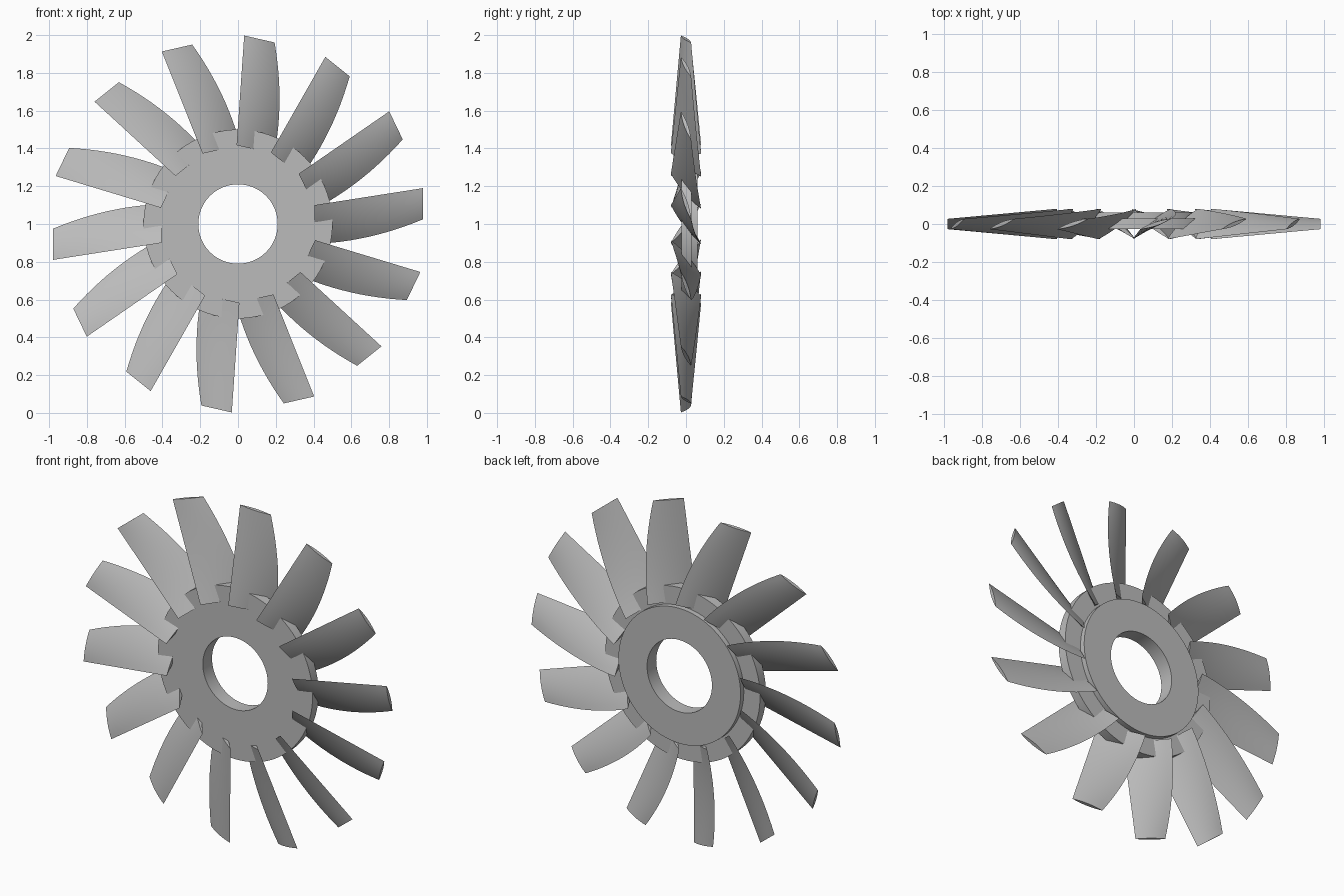
import bpy
import bmesh
from math import cos, sin, pi, radians, hypot

if "Cube" in bpy.data.objects:
    bpy.data.objects.remove(bpy.data.objects["Cube"], do_unlink=True)

BLADES = 14
CENTRE = (0, 0, 1)

# Single grey metal
metal = bpy.data.materials.new("grey_metal")
metal.use_nodes = True
grey = (0.5, 0.5, 0.5, 1)
metal.diffuse_color = grey
metal.node_tree.nodes["Principled BSDF"].inputs["Base Color"].default_value = grey


def finish_mesh(bm, name):
    bmesh.ops.recalc_face_normals(bm, faces=bm.faces[:])
    mesh = bpy.data.meshes.new(name)
    bm.to_mesh(mesh)
    bm.free()
    mesh.materials.append(metal)
    mesh.shade_smooth()
    mesh.set_sharp_from_angle(angle=radians(30))
    return mesh


def place(mesh, name, angle=0):
    obj = bpy.data.objects.new(name, mesh)
    obj.location = CENTRE
    obj.rotation_euler = (0, -angle, 0)
    bpy.context.collection.objects.link(obj)


def bridge_rings(bm, a, b):
    n = len(a)
    for i in range(n):
        j = (i + 1) % n
        bm.faces.new((a[i], a[j], b[j], b[i]))


def hub_mesh(segments=96):
    # Stepped ring section (radius, depth) turned around the axle
    section = [(0.21, -0.025), (0.5, -0.025), (0.5, 0.03),
               (0.395, 0.03), (0.395, 0.06), (0.21, 0.06)]
    bm = bmesh.new()
    rings = []
    for s in range(segments):
        a = 2 * pi * s / segments
        rings.append([bm.verts.new((r * cos(a), y, r * sin(a))) for r, y in section])
    for s in range(segments):
        bridge_rings(bm, rings[s], rings[(s + 1) % segments])
    return finish_mesh(bm, "hub")


def lerp(a, b, t):
    return a + (b - a) * t


def blade_mesh(spans=12, chord_steps=8):
    # Twisted, swept blade with a thin lens section, lying along +x
    bm = bmesh.new()
    rings = []
    for k in range(spans + 1):
        t = k / spans
        radius = lerp(0.405, 0.98, t)
        depth = lerp(0.08, 0.027, t)
        front = lerp(0.1, 0.19, t)
        back = lerp(-0.105, 0.025, t) - 0.11 * t * (1 - t)
        half = lerp(0.013, 0.01, t)
        dv, dy = back - front, 2 * depth
        length = hypot(dv, dy)
        ring = []
        for i in range(2 * chord_steps):
            side = 1 if i <= chord_steps else -1
            c = i / chord_steps if side > 0 else 2 - i / chord_steps
            off = side * half * 4 * c * (1 - c)
            v = front + dv * c - off * dy / length
            y = -depth + dy * c + off * dv / length
            ring.append(bm.verts.new((radius, y, v)))
        rings.append(ring)
    for a, b in zip(rings, rings[1:]):
        bridge_rings(bm, a, b)
    bm.faces.new(rings[0])
    bm.faces.new(rings[-1])
    return finish_mesh(bm, "blade")


# Hub ring
place(hub_mesh(), "hub")

# Blades spaced evenly around the hub
blade = blade_mesh()
for n in range(BLADES):
    place(blade, f"blade_{n + 1}", 2 * pi * n / BLADES)
